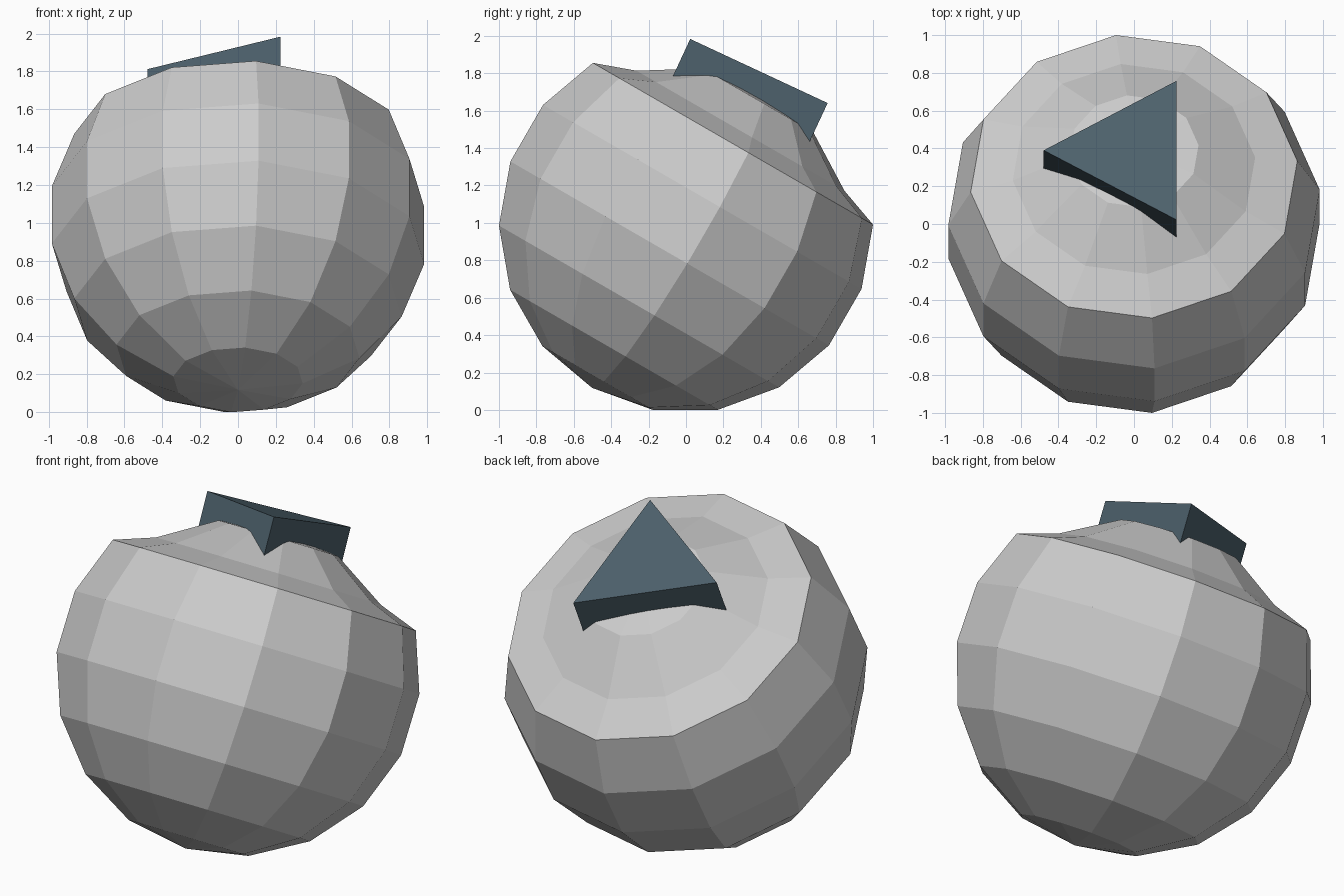
import bpy, bmesh, math
from mathutils import Matrix, Vector

if "Cube" in bpy.data.objects:
    bpy.data.objects.remove(bpy.data.objects["Cube"])

R, CZ, SEG = 1.0045, 0.988, 12
TWIST, TILT = math.radians(6.3), math.radians(-30)


def make(name, bm, mat=None):
    bmesh.ops.recalc_face_normals(bm, faces=bm.faces)
    me = bpy.data.meshes.new(name)
    bm.to_mesh(me)
    bm.free()
    ob = bpy.data.objects.new(name, me)
    bpy.context.collection.objects.link(ob)
    if mat:
        me.materials.append(mat)
    return ob


# body: faceted ball whose upper cap is pressed down into a low mound
bm = bmesh.new()
bmesh.ops.create_uvsphere(bm, u_segments=SEG, v_segments=9, radius=1)
for v in bm.verts:
    r = math.hypot(v.co.x, v.co.y)
    if v.co.z > 0.55:
        v.co.z = 0.80 if r < 0.1 else 0.767 if r < 0.5 else 0.58
bm.transform(Matrix.Translation((0, 0, CZ)) @ Matrix.Rotation(TILT, 4, 'X')
             @ Matrix.Rotation(TWIST, 4, 'Z') @ Matrix.Scale(R, 4))
make("ball_body", bm)

# triangular plate sunk into the mound
dark = bpy.data.materials.new("slate_blue")
dark.diffuse_color = (0.075, 0.12, 0.15, 1)
dark.use_nodes = True
dark.node_tree.nodes["Principled BSDF"].inputs["Base Color"].default_value = dark.diffuse_color
bm = bmesh.new()
bmesh.ops.create_cone(bm, cap_ends=True, segments=3, radius1=0.468,
                      radius2=0.468, depth=0.3)
# turn one corner towards -x, top face at local z = 0
corner = max((v.co for v in bm.verts), key=lambda c: c.y)
turn = math.pi - math.atan2(corner.y, corner.x)
bm.transform(Matrix.Translation((-0.01, 0.39, 1.812))
             @ Matrix.Rotation(math.radians(-25), 4, 'X')
             @ Matrix.Rotation(turn, 4, 'Z')
             @ Matrix.Translation((0, 0, -0.15)))
make("triangle_plate", bm, dark)
